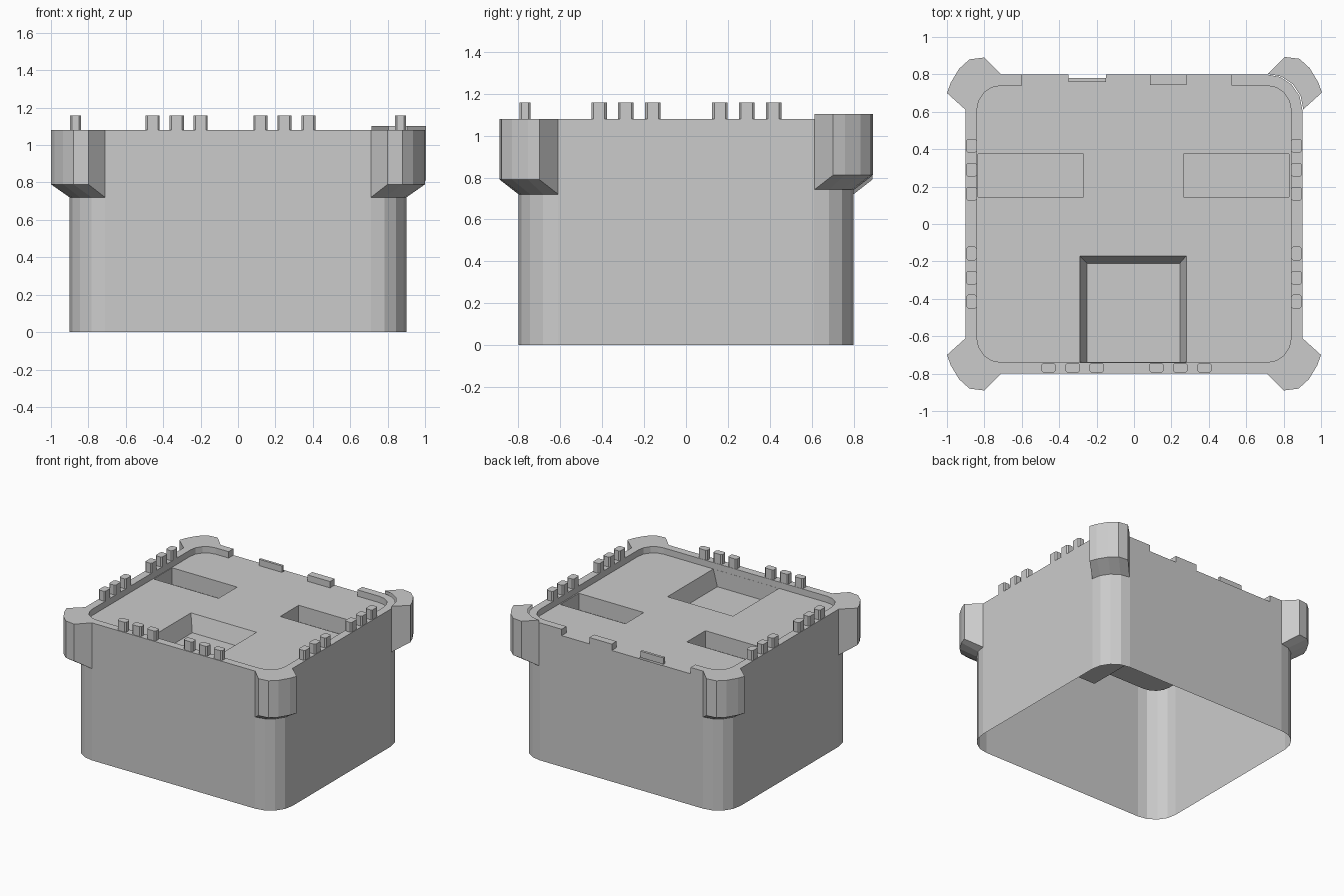
import bpy, bmesh
from math import cos, sin, pi

if "Cube" in bpy.data.objects:
    bpy.data.objects.remove(bpy.data.objects["Cube"])

DECK, RIM, CX, CY = 1.03, 1.08, 0.71, 0.61


def finish(name, bm, flip_check=True):
    bmesh.ops.remove_doubles(bm, verts=bm.verts, dist=0.0005)
    if flip_check:
        bmesh.ops.recalc_face_normals(bm, faces=bm.faces)
    me = bpy.data.meshes.new(name)
    bm.to_mesh(me)
    bm.free()
    ob = bpy.data.objects.new(name, me)
    bpy.context.collection.objects.link(ob)
    return ob


def face(bm, *pts):
    return bm.faces.new([bm.verts.new(p) for p in pts])


def arc(sx, sy, start, r):
    return [(sx * CX + r * cos(start + k * pi / 8), sy * CY + r * sin(start + k * pi / 8))
            for k in range(5)]


def outline(r):
    """Rounded rectangle, with extra points along the back edge for the rim gap."""
    back = [(x, CY + r) for x in (0.52, -0.15, -0.35, -0.6)]
    return (arc(1, 1, 0, r) + back + arc(-1, 1, pi / 2, r)
            + arc(-1, -1, pi, r) + arc(1, -1, 1.5 * pi, r))


# Shell: open-bottomed walls, raised rim with a gap at the back
bm = bmesh.new()
outer, inner = outline(0.19), outline(0.13)
n = len(outer)
for i in range(n):
    j = (i + 1) % n
    a, b, c, d = outer[i], outer[j], inner[j], inner[i]
    gap = i in (5, 6, 7)
    top = DECK if gap else RIM
    face(bm, (*a, 0), (*b, 0), (*b, top), (*a, top))
    if gap:
        y = 0.78 if i == 6 else 0.80          # narrow slit behind one clip
        face(bm, (a[0], y, DECK), (b[0], y, DECK), (*c, DECK), (*d, DECK))
    else:
        face(bm, (*a, top), (*b, top), (*c, top), (*d, top))
        face(bm, (*d, RIM), (*c, RIM), (*c, DECK), (*d, DECK))
for i in (5, 8):                               # rim ends at the gap
    a, d = outer[i], inner[i]
    face(bm, (*a, DECK), (*a, RIM), (*d, RIM), (*d, DECK))
finish("body_shell", bm)


def rect(x0, x1, y0, y1):
    return [(x0, y0), (x1, y0), (x1, y1), (x0, y1)]


# Deck with three recesses: (opening, floor outline, floor height)
recesses = [
    (rect(-0.29, 0.28, -0.739, -0.17), rect(-0.25, 0.245, -0.739, -0.21), 0.90),
    (rect(-0.835, -0.27, 0.145, 0.375), rect(-0.835, -0.27, 0.145, 0.375), 0.90),
    (rect(0.265, 0.83, 0.145, 0.375), rect(0.265, 0.83, 0.145, 0.375), 0.90),
]
bm = bmesh.new()
edges = []
for loop in [inner] + [r[0] for r in recesses]:
    vs = [bm.verts.new((*p, DECK)) for p in loop]
    edges += [bm.edges.new((vs[k], vs[(k + 1) % len(vs)])) for k in range(len(vs))]
bmesh.ops.triangle_fill(bm, edges=edges, use_beauty=True, use_dissolve=False, normal=(0, 0, 1))
for opening, floor, z in recesses:
    for k in range(4):
        m = (k + 1) % 4
        face(bm, (*opening[k], DECK), (*opening[m], DECK), (*floor[m], z), (*floor[k], z))
    face(bm, *[(*p, z) for p in floor])
bmesh.ops.remove_doubles(bm, verts=bm.verts, dist=0.0005)
bmesh.ops.recalc_face_normals(bm, faces=bm.faces)
bm.faces.ensure_lookup_table()
flat = max(bm.faces, key=lambda f: f.calc_center_median().z)
if flat.normal.z < 0:
    bmesh.ops.reverse_faces(bm, faces=bm.faces)
finish("deck", bm, False)


# Corner brackets: faceted lobes with a sloping underside
lobe = [(1.0, 0.70), (0.98, 0.755), (0.935, 0.83), (0.88, 0.88), (0.80, 0.89)]
root = arc(1, 1, 0, 0.19)


def bracket(name, sx, sy, shift=(0, 0, 0)):
    bm = bmesh.new()
    P = lambda p, z: (sx * p[0] + shift[0], sy * p[1] + shift[1], z + shift[2])
    for i in range(4):
        o, p, q, r = lobe[i], lobe[i + 1], root[i + 1], root[i]
        face(bm, P(o, RIM), P(p, RIM), P(q, RIM), P(r, RIM))
        face(bm, P(o, 0.79), P(p, 0.79), P(p, RIM), P(o, RIM))
        face(bm, P(o, 0.79), P(p, 0.79), P(q, 0.72), P(r, 0.72))
    for k in (0, 4):
        face(bm, P(root[k], 0.72), P(lobe[k], 0.79), P(lobe[k], RIM), P(root[k], RIM))
    finish(name, bm)


bracket("bracket_front_left", -1, -1)
bracket("bracket_front_right", 1, -1)
bracket("bracket_back_left", -1, 1)
bracket("bracket_back_right", 1, 1, (0.005, 0.003, 0.022))


# Small blocks: rim teeth and back clips
def block(name, x0, x1, y0, y1, z0, z1, bevel=0.0):
    bm = bmesh.new()
    bmesh.ops.create_cube(bm, size=1)
    for v in bm.verts:
        v.co = ((x0 + x1) / 2 + v.co.x * (x1 - x0), (y0 + y1) / 2 + v.co.y * (y1 - y0),
                (z0 + z1) / 2 + v.co.z * (z1 - z0))
    if bevel:
        upright = [e for e in bm.edges if abs(e.verts[0].co.z - e.verts[1].co.z) > 0.01]
        bmesh.ops.bevel(bm, geom=upright, offset=bevel, segments=1, affect='EDGES')
    finish(name, bm)


for k, x in enumerate((-0.457, -0.328, -0.2, 0.12, 0.248, 0.377)):
    block(f"front_tooth_{k}", x - 0.038, x + 0.038, -0.795, -0.742, RIM, 1.157, 0.01)
for k, y in enumerate((-0.415, -0.287, -0.158, 0.162, 0.29, 0.418)):
    for side, s in (("left", -1), ("right", 1)):
        xs = sorted((s * 0.84, s * 0.897))
        block(f"{side}_tooth_{k}", xs[0], xs[1], y - 0.037, y + 0.037, RIM, 1.157, 0.01)
block("back_clip_left", -0.35, -0.15, 0.76, 0.78, DECK, RIM)
block("back_clip_right", 0.085, 0.28, 0.742, 0.80, DECK, RIM)
